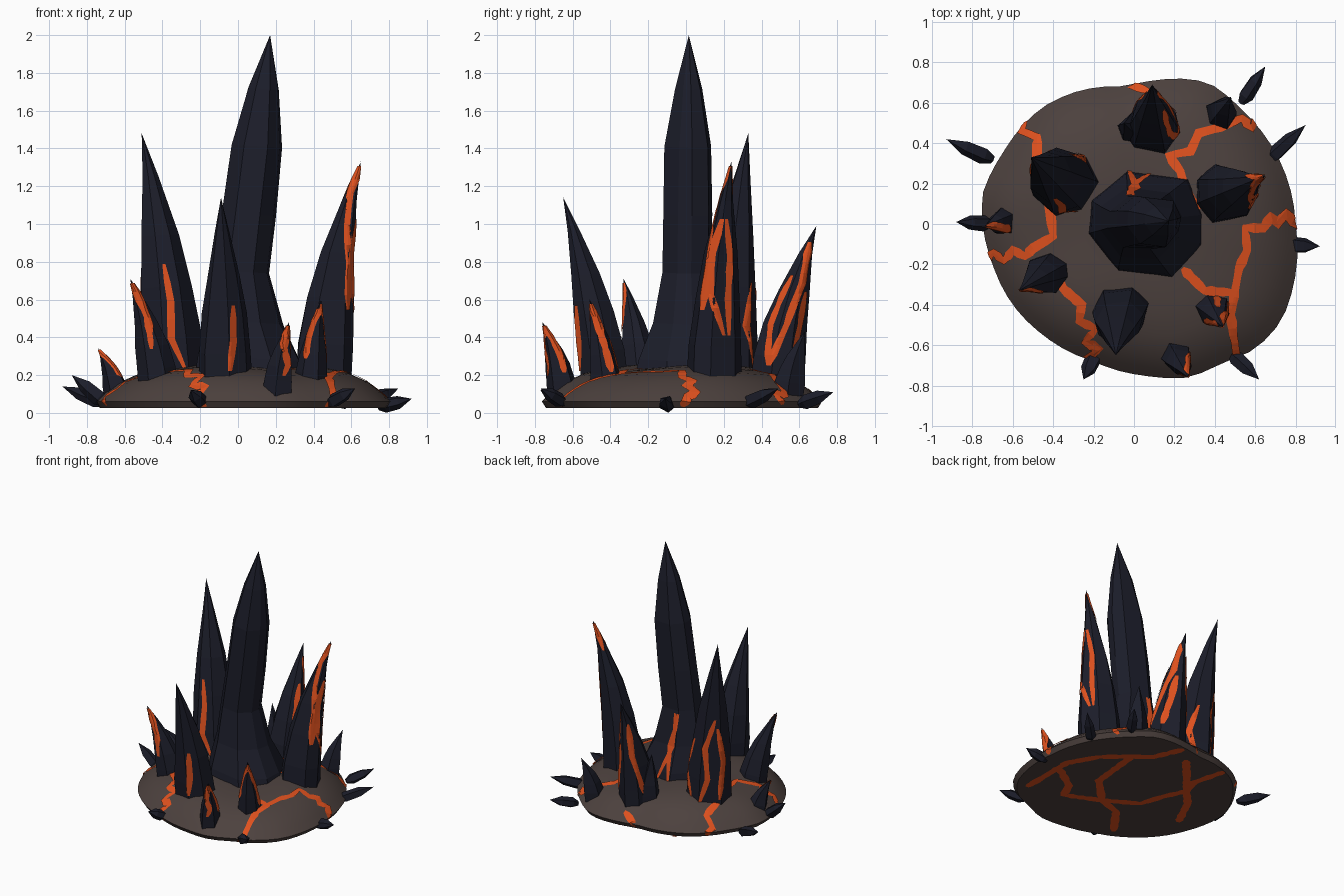
import bpy, bmesh, math, random
from mathutils import Quaternion, Vector
from mathutils.bvhtree import BVHTree

random.seed(4)
if "Cube" in bpy.data.objects:
    bpy.data.objects.remove(bpy.data.objects["Cube"])


def material(name, rgb):
    m = bpy.data.materials.new(name)
    m.use_nodes = True
    m.diffuse_color = (*rgb, 1)
    m.node_tree.nodes["Principled BSDF"].inputs["Base Color"].default_value = (*rgb, 1)
    return m


EARTH = material("brown_earth", (0.073, 0.053, 0.048))
ROCK = material("dark_obsidian", (0.0115, 0.0125, 0.023))
LAVA = material("orange_lava", (0.74, 0.082, 0.013))


def finish(bm, name, mat):
    mesh = bpy.data.meshes.new(name)
    bm.to_mesh(mesh)
    bm.free()
    mesh.materials.append(mat)
    ob = bpy.data.objects.new(name, mesh)
    bpy.context.collection.objects.link(ob)
    return ob


def loft(bm, rings):
    """Skin neighbouring rings of vertices."""
    for a, b in zip(rings, rings[1:]):
        for i in range(len(a)):
            j = (i + 1) % len(a)
            bm.faces.new((a[i], a[j], b[j], b[i]))


def lerp_table(table, x):
    for (x0, y0), (x1, y1) in zip(table, table[1:]):
        if x <= x1:
            return y0 + (y1 - y0) * (x - x0) / (x1 - x0)
    return table[-1][1]


# Mound: uneven outline and a domed profile
OUTLINE = [(0.8, 0), (0.76, 0.22), (0.66, 0.42), (0.54, 0.56), (0.37, 0.7), (0.23, 0.72),
           (0.1, 0.71), (-0.05, 0.68), (-0.27, 0.66), (-0.45, 0.58), (-0.65, 0.35),
           (-0.75, 0.15), (-0.7, -0.2), (-0.6, -0.4), (-0.45, -0.55), (-0.2, -0.68),
           (0.05, -0.75), (0.27, -0.76), (0.45, -0.68), (0.6, -0.62), (0.73, -0.48), (0.8, -0.25)]
RADII = [(math.atan2(y, x) % math.tau, math.hypot(x, y)) for x, y in OUTLINE] + [(math.tau, 0.8)]
PROFILE = [(0, 0.25), (0.35, 0.245), (0.55, 0.232), (0.72, 0.205), (0.85, 0.16), (0.94, 0.105), (1, 0.06), (1.1, 0.025)]


def mound_point(x, y, lift=0.0):
    a = math.atan2(y, x) % math.tau
    rim = lerp_table(RADII, a)
    s = math.hypot(x, y) / rim
    z = lerp_table(PROFILE, min(s, 1.1))
    z += 0.012 * math.sin(3 * a + 1) * min(s, 1) * max(0, 1 - s) * 4
    r = rim * (s if s <= 1 else 1 - 0.3 * (min(s, 1.1) - 1)) + lift * (s > 0.9)
    return Vector((r * math.cos(a), r * math.sin(a), z + lift))


bm = bmesh.new()
rings = []
for s, _ in PROFILE[:0:-1]:
    ring = []
    for i in range(60):
        a = math.tau * i / 60
        r = s * lerp_table(RADII, a)
        ring.append(bm.verts.new(mound_point(r * math.cos(a), r * math.sin(a))))
    rings.append(ring)
loft(bm, rings)
bm.faces.new(rings[0][::-1])
bm.faces.new(rings[-1])
mound = finish(bm, "mound", EARTH)
bpy.context.view_layer.objects.active = mound
mound.select_set(True)
bpy.ops.object.shade_smooth_by_angle(angle=math.radians(40))


def ribbon(name, path, width, project, inside, across=None, step=0.03):
    """Thin glowing strip along a 2D path, laid on a surface by project()."""
    pts = [Vector(p) for p in path]
    rows = []
    for k, (p, q) in enumerate(zip(pts, pts[1:])):
        n = max(2, int((q - p).length / step))
        for i in range(n + (k == len(pts) - 2)):
            rows.append(p.lerp(q, i / n))
    bm = bmesh.new()
    last = None
    for i, c in enumerate(rows):
        d = (rows[min(i + 1, len(rows) - 1)] - rows[max(i - 1, 0)]).normalized()
        side = Vector(across) if across else Vector((-d.y, d.x))
        taper = 0.45 if i in (0, len(rows) - 1) else random.uniform(0.8, 1.15)
        row = [bm.verts.new(project(*(c + side * width * taper * f))) for f in (-1, -0.5, 0, 0.5, 1)]
        if last:
            for j in range(4):
                bm.faces.new((last[j], last[j + 1], row[j + 1], row[j]))
        last = row
    bm.normal_update()
    facing = sum(f.normal.dot(f.calc_center_median() - inside) * f.calc_area() for f in bm.faces)
    if facing < 0:
        bmesh.ops.reverse_faces(bm, faces=bm.faces[:])
    finish(bm, name, LAVA)


# Lava cracks over the mound, zigzagging down its rim
TOP_CRACKS = [
    [(-0.6, 0.55), (-0.54, 0.5), (-0.56, 0.46), (-0.48, 0.43), (-0.48, 0.3), (-0.42, 0.1), (-0.4, -0.06),
     (-0.5, -0.12), (-0.54, -0.16), (-0.6, -0.13), (-0.64, -0.18), (-0.69, -0.14), (-0.76, -0.2)],
    [(-0.38, -0.26), (-0.35, -0.32), (-0.26, -0.4), (-0.27, -0.48), (-0.19, -0.52), (-0.24, -0.58),
     (-0.17, -0.62), (-0.23, -0.66), (-0.19, -0.76)],
    [(0.62, 0.55), (0.58, 0.47), (0.53, 0.52), (0.43, 0.48), (0.32, 0.45), (0.28, 0.36), (0.17, 0.34),
     (0.23, 0.26), (0.25, 0.18), (0.32, 0.07)],
    [(0.88, -0.02), (0.78, 0.01), (0.75, 0.06), (0.71, 0), (0.68, 0.04), (0.64, -0.02), (0.55, -0.02),
     (0.56, -0.13), (0.52, -0.22), (0.5, -0.33), (0.48, -0.45), (0.5, -0.62), (0.52, -0.74)],
    [(0.5, -0.34), (0.35, -0.33), (0.24, -0.22)],
    [(-0.04, 0.76), (-0.01, 0.68), (0.08, 0.65)],
]
for i, path in enumerate(TOP_CRACKS):
    ribbon(f"mound_crack_{i + 1}", path, 0.023, lambda x, y: mound_point(x, y, 0.006), Vector((0, 0, -1)))

# Lava cracks under the mound
UNDER_CRACKS = [
    [(0.62, -0.46), (0.62, -0.01), (0.5, 0.2), (0.32, 0.36), (0.2, 0.45), (0.1, 0.68)],
    [(0.62, -0.1), (0.4, -0.25), (0.34, -0.38), (0.08, -0.26), (-0.16, -0.12), (-0.22, 0.06), (-0.3, 0.23),
     (-0.26, 0.36), (-0.33, 0.62)],
    [(0.32, 0.36), (0.28, -0.06), (0.08, -0.26), (-0.1, -0.32), (-0.27, -0.55)],
    [(-0.01, 0.57), (-0.16, 0.4), (-0.3, 0.23), (-0.42, 0.1), (-0.54, -0.15)],
]
for i, path in enumerate(UNDER_CRACKS):
    ribbon(f"under_crack_{i + 1}", path, 0.029, lambda x, y: Vector((x, y, 0.02)), Vector((0, 0, 1)))

# Crystal spikes
TALL = [(0, 1), (0.1, 0.88), (0.2, 0.65), (0.34, 0.47), (0.5, 0.46), (0.69, 0.43), (0.85, 0.26), (1, 0.0)]
SHARD = [(0, 1), (0.2, 0.95), (0.4, 0.8), (0.6, 0.58), (0.83, 0.25), (1, 0.0)]
SLIVER = [(0, 0.45), (0.2, 0.95), (0.6, 0.85), (1, 0.0)]


def spike(name, base, tip, radius, cracks=(), table=SHARD, sides=7, bend=0.7, foot=0.0, stretch=1.0):
    """Faceted crystal; bend curls the tip outward and foot shifts its flared root along x."""
    base, tip = Vector(base), Vector(tip)
    axis = tip - base
    lean = Vector((axis.x, axis.y, 0))
    turn = Vector((0, 0, 1)).rotation_difference(axis.normalized())
    if table is not SLIVER:
        turn = Quaternion().slerp(turn, 0.5)

    def centre(t):
        root = Vector((foot * max(0, 1 - t / 0.3), 0, 0))
        return base + axis * t - lean * bend * t * (1 - t) + root

    phase = random.random()
    shape = [(math.tau * (i + phase + random.uniform(-0.18, 0.18)) / sides, random.uniform(0.96, 1.1))
             for i in range(sides)]
    bm = bmesh.new()
    rings = []
    for t, s in table[:-1]:
        ring = []
        for a, k in shape:
            r = radius * s * k * random.uniform(0.96, 1.04)
            ring.append(bm.verts.new(centre(t) + turn @ Vector((r * stretch * math.cos(a), r * math.sin(a), 0))))
        rings.append(ring)
    loft(bm, rings)
    bm.faces.new(rings[0][::-1])
    point = bm.verts.new(tip)
    for i in range(sides):
        bm.faces.new((rings[-1][i], rings[-1][(i + 1) % sides], point))
    bm.normal_update()
    tree = BVHTree.FromBMesh(bm)
    finish(bm, name, ROCK)

    # Glowing veins, cast on to the spike from a compass direction
    for i, (azimuth, path) in enumerate(cracks):
        az = math.radians(azimuth)
        out = Vector((math.cos(az), math.sin(az), 0))
        side = Vector((-out.y, out.x, 0))

        def project(offset, t):
            p = centre(t) + side * offset
            hit, normal, _, _ = tree.ray_cast(p + out * 2, -out)
            if hit is None:
                hit, normal, _, _ = tree.find_nearest(p)
            return hit + normal * 0.006

        spread = [(f * radius * lerp_table(table, t), t) for f, t in path]
        ribbon(f"{name}_vein_{i + 1}", spread, 0.019, project, centre(0.3), (1, 0), 0.06)


spike("main_spike", (-0.05, -0.005, 0.1), (0.17, 0.015, 2), 0.28,
      [(95, [(0.1, 0.33), (0.2, 0.2), (-0.1, 0.07)]), (105, [(0.1, 0.33), (-0.1, 0.2), (0.1, 0.07)])],
      TALL, 8, 0, 0.14, 1.12)
spike("tall_right_spike", (-0.34, 0.2, 0.12), (-0.51, 0.33, 1.48), 0.165,
      [(-90, [(0, 0.49), (0.1, 0.35), (0, 0.2), (0.4, 0.08)]),
       (125, [(0.2, 0.55), (-0.3, 0.38), (-0.1, 0.2), (-0.4, 0.07)]),
       (135, [(0.2, 0.5), (0.5, 0.3), (0.3, 0.08)]),
       (60, [(0, 0.42), (-0.3, 0.25), (0.2, 0.07)])])
spike("tall_left_spike", (0.44, 0.15, 0.12), (0.65, 0.24, 1.33), 0.15,
      [(0, [(-0.2, 0.75), (-0.5, 0.6), (-0.3, 0.42), (0.3, 0.24)]),
       (10, [(0, 0.75), (0.4, 0.58), (0.3, 0.4), (0.35, 0.24)]),
       (-85, [(0, 0.98), (-0.2, 0.86), (0.3, 0.72), (0.8, 0.55), (0.8, 0.35)]),
       (125, [(0, 0.98), (0.2, 0.82)])], bend=0.9)
spike("front_spike", (-0.07, -0.42, 0.12), (-0.09, -0.65, 1.14), 0.14,
      [(-90, [(0.45, 0.44), (0.35, 0.25), (0.2, 0.1)])], bend=0.5)
spike("back_spike", (0.09, 0.47, 0.12), (0.09, 0.69, 0.99), 0.14,
      [(0, [(0.1, 0.9), (0.5, 0.65), (0.1, 0.4), (-0.3, 0.15)]),
       (10, [(0.7, 0.6), (0.6, 0.4), (0.4, 0.15)]),
       (-40, [(0.2, 0.7), (0, 0.4), (0.3, 0.15)]),
       (140, [(0, 0.8), (-0.3, 0.5), (0.1, 0.15)])])
spike("back_small_spike", (0, 0.47, 0.15), (-0.05, 0.5, 0.55), 0.08, sides=5)
spike("side_right_spike", (-0.42, -0.24, 0.12), (-0.57, -0.33, 0.71), 0.11,
      [(-95, [(0, 0.96), (0.2, 0.8), (0.3, 0.65), (0, 0.37)])])
spike("front_left_spike", (0.39, -0.42, 0.12), (0.44, -0.51, 0.6), 0.085,
      [(0, [(0, 0.95), (0.2, 0.6), (0.4, 0.2)]),
       (-115, [(0, 0.9), (-0.4, 0.6), (-0.2, 0.35)]),
       (75, [(0.2, 0.6), (0, 0.2)])], sides=6)
spike("front_edge_spike", (0.21, -0.65, 0.1), (0.27, -0.76, 0.48), 0.08,
      [(-70, [(0, 0.95), (-0.2, 0.65), (0.3, 0.4), (0, 0.25)]),
       (35, [(0, 0.95), (0, 0.6), (-0.2, 0.3)])], sides=5)
spike("right_edge_spike", (-0.64, 0.01, 0.1), (-0.74, -0.01, 0.34), 0.07,
      [(-45, [(0, 0.97), (0.2, 0.7), (0.1, 0.35)])], sides=5)
spike("back_edge_spike", (0.43, 0.54, 0.1), (0.48, 0.63, 0.43), 0.08, sides=5)

# Loose slivers jutting out around the rim
SLIVERS = [((-0.7, 0.32, 0.045), (-0.93, 0.42, 0.14)), ((-0.7, 0, 0.05), (-0.88, 0.01, 0.2)),
           ((0.53, 0.6, 0.045), (0.65, 0.78, 0.11)), ((0.66, 0.31, 0.045), (0.85, 0.49, 0.13)),
           ((0.74, -0.1, 0.035), (0.92, -0.11, 0.075)), ((0.48, -0.64, 0.05), (0.62, -0.77, 0.13)),
           ((-0.19, -0.64, 0.05), (-0.25, -0.77, 0.12))]
for i, (base, tip) in enumerate(SLIVERS):
    spike(f"rim_sliver_{i + 1}", base, tip, 0.042, table=SLIVER, sides=5, bend=0)
